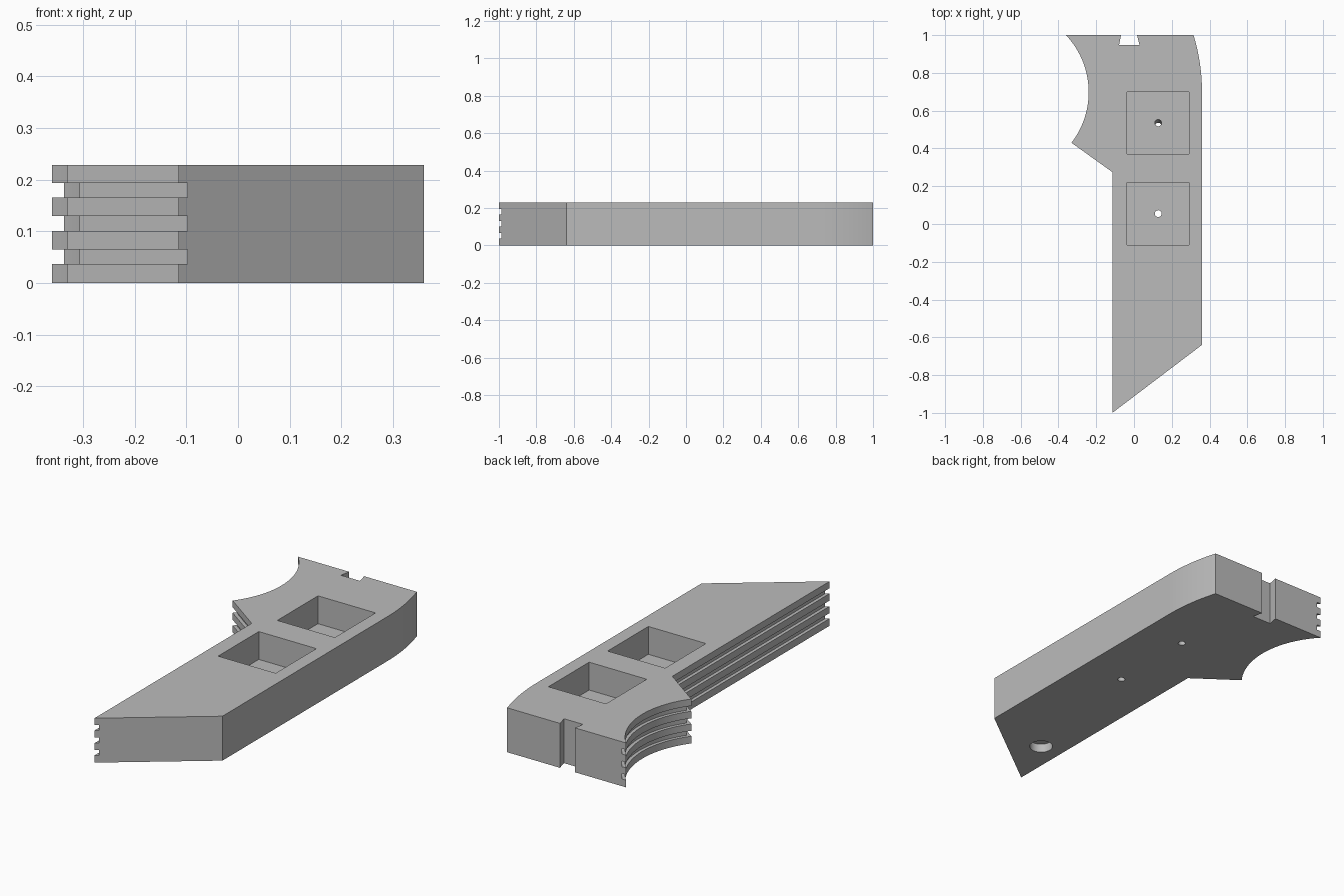
import bpy, bmesh
from math import asin, cos, sin, pi, radians
from mathutils import Matrix

if "Cube" in bpy.data.objects:
    bpy.data.objects.remove(bpy.data.objects["Cube"], do_unlink=True)

HEIGHT = 0.228
GROOVE = 0.017          # depth of the side grooves
CX, CY = -0.68, 0.698   # shared centre of both arcs
SCOOP, CROWN = 0.44, 1.04

grey = bpy.data.materials.new("plain grey")
grey.use_nodes = True
grey.diffuse_color = (0.5, 0.5, 0.5, 1)
grey.node_tree.nodes["Principled BSDF"].inputs["Base Color"].default_value = (0.5, 0.5, 0.5, 1)


def arc(radius, y0, y1, steps=32):
    a0, a1 = asin((y0 - CY) / radius), asin((y1 - CY) / radius)
    angles = [a0 + (a1 - a0) * i / steps for i in range(steps + 1)]
    return [(CX + radius * cos(a), CY + radius * sin(a)) for a in angles]


def circle(x, y, radius, steps=32):
    return [(x + radius * cos(2 * pi * i / steps), y + radius * sin(2 * pi * i / steps))
            for i in range(steps)]


def box(x0, x1, y0, y1):
    return [(x0, y0), (x1, y0), (x1, y1), (x0, y1)]


def prism(name, outline, z0, z1, lean=0):
    """Extrude a flat outline; lean shifts it along y per unit of height."""
    bm = bmesh.new()
    face = bm.faces.new([bm.verts.new((x, y, z0)) for x, y in outline])
    top = bmesh.ops.extrude_face_region(bm, geom=[face])["geom"]
    verts = [g for g in top if isinstance(g, bmesh.types.BMVert)]
    bmesh.ops.translate(bm, verts=verts, vec=(0, lean * (z1 - z0), z1 - z0))
    bmesh.ops.recalc_face_normals(bm, faces=bm.faces)
    mesh = bpy.data.meshes.new(name)
    bm.to_mesh(mesh)
    bm.free()
    mesh.materials.append(grey)
    obj = bpy.data.objects.new(name, mesh)
    bpy.context.collection.objects.link(obj)
    return obj


# Main body: slanted foot, straight shank, curved crown and scooped side
body = prism("body", [(-0.115, -1), (0.36, -0.64)] + arc(CROWN, CY, 1)
             + arc(SCOOP, 1, 0.43) + [(-0.115, 0.275)], 0, HEIGHT)

cutters = []

# Three grooves following the scooped side and shank
groove_path = ([(-0.098, -1.1), (-0.098, 0.284)] + arc(SCOOP + GROOVE, 0.434, 1.02)
               + [(-0.6, 1.02), (-0.6, -1.1)])
for z0, z1 in ((0.037, 0.065), (0.1, 0.129), (0.165, 0.193)):
    cutters.append(prism("groove_cutter", groove_path, z0, z1))

# Dovetail slot in the back
cutters.append(prism("slot_cutter", [(-0.079, 0.947), (0.029, 0.947), (0.014, 1.01),
                                     (-0.067, 1.01)], -0.1, HEIGHT + 0.1))

# Square pockets, each with a small drain hole; the rear hole leans
FLOOR = 0.085
for y, lean in ((0.055, 0), (0.535, 0.2)):
    cutters.append(prism("pocket_cutter", box(-0.036, 0.291, y - 0.165, y + 0.165),
                         FLOOR, HEIGHT + 0.1))
    cutters.append(prism("hole_cutter", circle(0.128, y - lean * (FLOOR + 0.02), 0.018),
                         -0.02, FLOOR + 0.02, lean))

# Shallow round recess underneath the foot
cutters.append(prism("recess_cutter", circle(0.006, -0.704, 0.056), -0.05, 0.045))

bpy.context.view_layer.objects.active = body
body.select_set(True)
for cutter in cutters:
    mod = body.modifiers.new("cut", "BOOLEAN")
    mod.operation = "DIFFERENCE"
    mod.solver = "EXACT"
    mod.object = cutter
    bpy.ops.object.modifier_apply(modifier=mod.name)
for cutter in cutters:
    bpy.data.objects.remove(cutter, do_unlink=True)

bpy.ops.object.select_all(action="DESELECT")
body.select_set(True)
bpy.ops.object.shade_smooth_by_angle(angle=radians(25))
